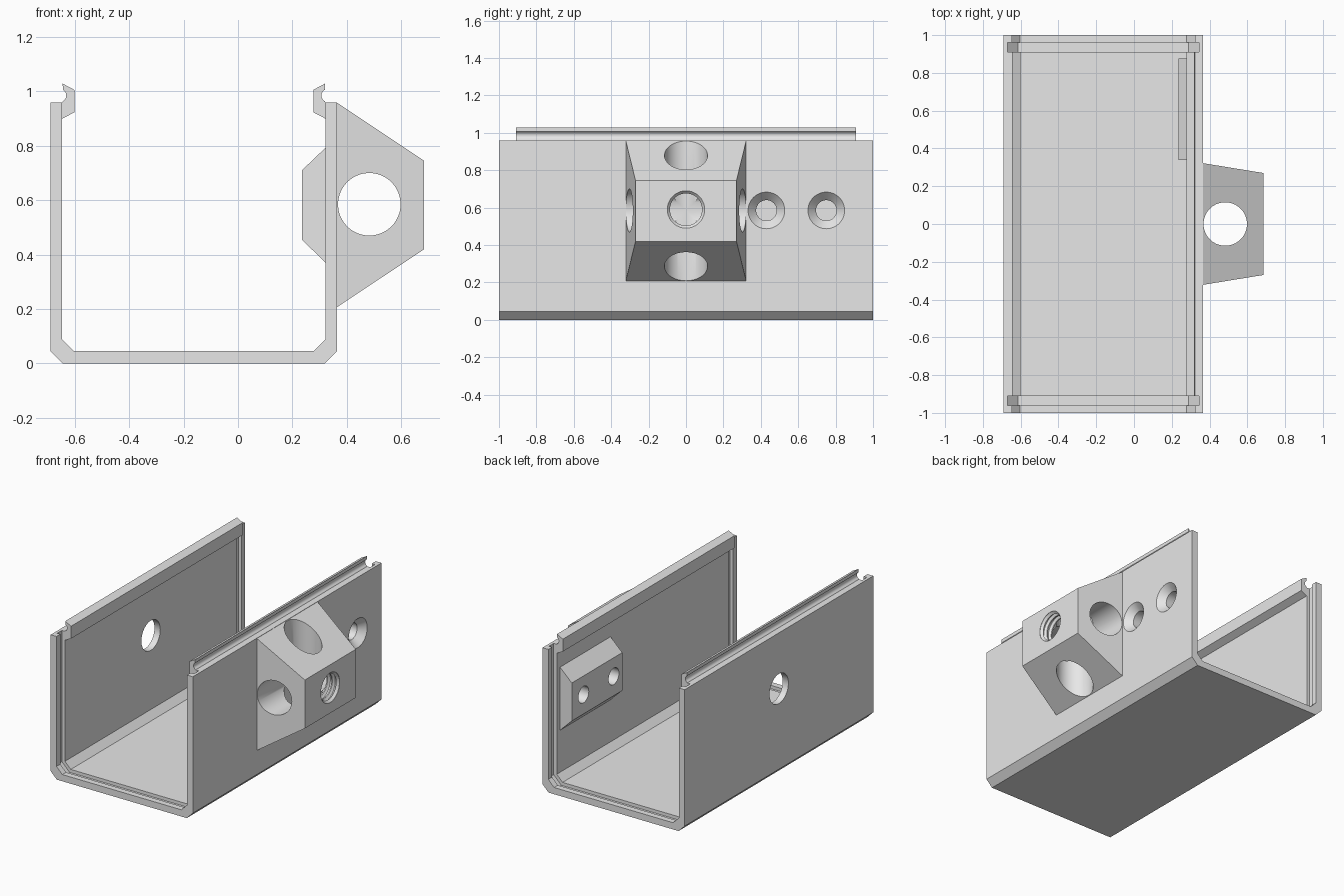
import bpy, bmesh, math
from mathutils import Vector, Matrix

cube = bpy.data.objects.get("Cube")
if cube:
    bpy.data.objects.remove(cube, do_unlink=True)

grey = bpy.data.materials.new("plain grey")
grey.use_nodes = True
grey.diffuse_color = (0.8, 0.8, 0.8, 1)
grey.node_tree.nodes["Principled BSDF"].inputs["Base Color"].default_value = (0.8, 0.8, 0.8, 1)

MID_X = -0.1625          # mirror plane of the channel
HOLE_Z = 0.585
BORE_X = 0.483


def finish(bm, name):
    bmesh.ops.recalc_face_normals(bm, faces=bm.faces)
    mesh = bpy.data.meshes.new(name)
    bm.to_mesh(mesh)
    bm.free()
    mesh.materials.append(grey)
    obj = bpy.data.objects.new(name, mesh)
    bpy.context.collection.objects.link(obj)
    return obj


def extrude(name, profile, y0, y1):
    """Extrude an x-z outline along y."""
    bm = bmesh.new()
    face = bm.faces.new([bm.verts.new((x, y0, z)) for x, z in profile])
    ext = bmesh.ops.extrude_face_region(bm, geom=[face])
    moved = [v for v in ext["geom"] if isinstance(v, bmesh.types.BMVert)]
    bmesh.ops.translate(bm, verts=moved, vec=(0, y1 - y0, 0))
    return finish(bm, name)


def lathe(profile, centre, axis, steps=48):
    """Closed solid of (distance, radius) rings about an axis."""
    bm = bmesh.new()
    turn = Vector((0, 0, 1)).rotation_difference(Vector(axis)).to_matrix().to_4x4()
    rings = []
    for d, r in profile:
        rings.append([bm.verts.new((r * math.cos(2 * math.pi * i / steps),
                                    r * math.sin(2 * math.pi * i / steps), d))
                      for i in range(steps)])
    for a, b in zip(rings, rings[1:]):
        for i in range(steps):
            j = (i + 1) % steps
            bm.faces.new((a[i], a[j], b[j], b[i]))
    bm.faces.new(rings[0])
    bm.faces.new(rings[-1])
    bm.transform(Matrix.Translation(centre) @ turn)
    return finish(bm, "cutter")


def cut(target, cutter):
    mod = target.modifiers.new("cut", 'BOOLEAN')
    mod.operation = 'DIFFERENCE'
    mod.solver = 'EXACT'
    mod.object = cutter
    bpy.context.view_layer.objects.active = target
    bpy.ops.object.modifier_apply(modifier=mod.name)
    bpy.data.objects.remove(cutter, do_unlink=True)


def mirrored(points):
    """Append the reflected half of an outline."""
    return points + [(2 * MID_X - x, z) for x, z in reversed(points)]


# Open channel with chamfered lower corners
outer = mirrored([(-0.69, 0.96), (-0.69, 0.045), (-0.645, 0)])
inner = mirrored([(-0.647, 0.96), (-0.647, 0.088), (-0.604, 0.045)])
channel = extrude("channel", outer + inner[::-1], -1, 1)

# Slots for end panels
slot = mirrored([(-0.67, 1.1), (-0.67, 0.08), (-0.613, 0.023)])
for y in (-0.96, 0.91):
    cut(channel, extrude("cutter", slot, y, y + 0.05))

# Plain round hole in the wall opposite the mounting block
cut(channel, lathe([(-0.1, 0.1), (0.1, 0.1)], (-0.67, 0, HOLE_Z), (1, 0, 0)))

# Snap rails along the top edges
arc = [(-0.653 + 0.021 * math.cos(math.radians(a)),
        0.985 + 0.023 * math.sin(math.radians(a))) for a in range(65, -66, -13)]
rail = [(-0.647, 0.9), (-0.602, 0.923), (-0.602, 1.006), (-0.645, 1.029)] + arc + [(-0.647, 0.96)]
left_rail = [(2 * MID_X - x, z) for x, z in rail]
parts = [channel, extrude("right_rail", rail, -0.91, 0.91),
         extrude("left_rail", left_rail, -0.91, 0.91)]

# Tapered mounting block on the outside
bm = bmesh.new()
for x, y, z0, z1 in ((0.365, 0.322, 0.207, 0.958), (0.685, 0.27, 0.42, 0.745)):
    for sy in (-y, y):
        for z in (z0, z1):
            bm.verts.new((x, sy, z))
bmesh.ops.convex_hull(bm, input=bm.verts)
bmesh.ops.dissolve_limit(bm, angle_limit=0.01, verts=bm.verts, edges=bm.edges)
block = finish(bm, "mounting_block")
parts.append(block)

# Crossing bores and the threaded hole in its face
for axis in ((0, 0, 1), (0, 1, 0)):
    cut(block, lathe([(-0.8, 0.115), (0.8, 0.115)], (BORE_X, 0, HOLE_Z), axis, 64))
thread = [(0.0, 0.086)]
for k in range(3):
    d = 0.085 + 0.036 * k
    thread += [(d, 0.086), (d + 0.01, 0.102), (d + 0.018, 0.102), (d + 0.028, 0.086)]
thread += [(0.2, 0.1), (0.25, 0.1)]
cut(block, lathe(thread, (BORE_X, 0, HOLE_Z + 0.005), (1, 0, 0)))

# Chamfered screw boss on the inside
boss = extrude("screw_boss", [(0.322, 0.793), (0.235, 0.71), (0.235, 0.455), (0.322, 0.37)],
               0.34, 0.875)
parts.append(boss)

# Countersunk screw holes through wall and boss
for y in (0.43, 0.75):
    for target in (channel, boss):
        cut(target, lathe([(-0.2, 0.055), (-0.045, 0.055), (0, 0.098), (0.02, 0.117)],
                          (0.365, y, HOLE_Z), (1, 0, 0)))

# Smooth the round surfaces, keep edges crisp
bpy.ops.object.select_all(action='DESELECT')
for obj in parts:
    obj.select_set(True)
bpy.context.view_layer.objects.active = channel
bpy.ops.object.shade_smooth_by_angle(angle=math.radians(30))
